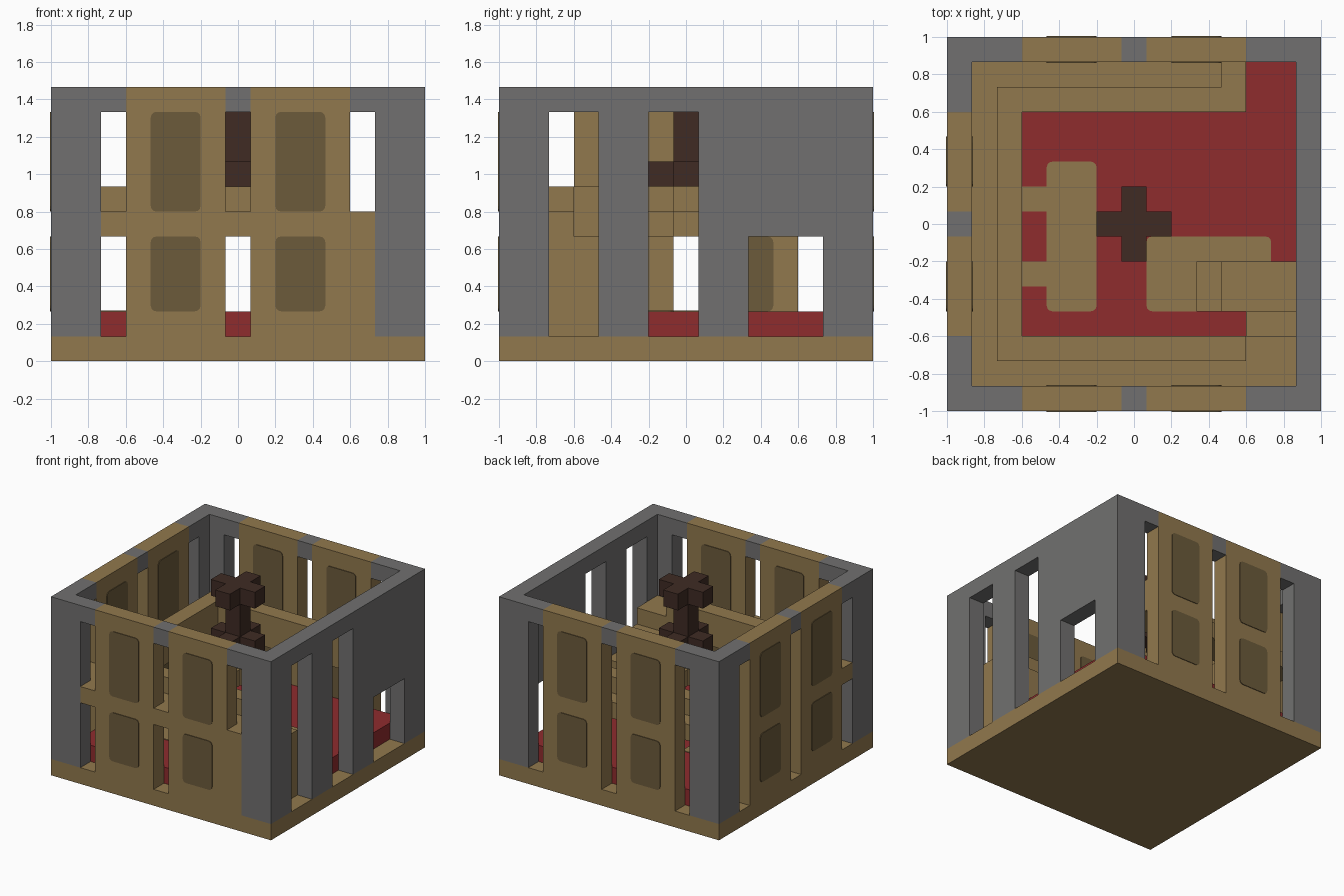
import bpy
import bmesh
from mathutils import Vector

cube = bpy.data.objects.get("Cube")
if cube:
    bpy.data.objects.remove(cube, do_unlink=True)

U = 1 / 15      # one building block
THIN = 0.08     # thickness of inlays, in blocks


def material(name, r, g, b):
    m = bpy.data.materials.new(name)
    m.use_nodes = True
    m.diffuse_color = (r, g, b, 1)
    m.node_tree.nodes["Principled BSDF"].inputs["Base Color"].default_value = (r, g, b, 1)
    return m


WOOD = material("wood", 0.285, 0.19, 0.075)
STONE = material("grey stone", 0.165, 0.163, 0.16)
RED = material("red carpet", 0.275, 0.025, 0.027)
DARK = material("dark iron brown", 0.05, 0.024, 0.017)
INLAY = material("dark wood inlay", 0.15, 0.104, 0.044)


def build(name, mat, boxes, round_axis=None):
    """Join boxes (x0, x1, y0, y1, z0, z1) in blocks; optionally round edges along an axis."""
    bm = bmesh.new()
    for x0, x1, y0, y1, z0, z1 in boxes:
        verts = bmesh.ops.create_cube(bm, size=1)["verts"]
        lo, hi = Vector((x0, y0, z0)), Vector((x1, y1, z1))
        for v in verts:
            v.co = Vector(a + (b - a) * (c + 0.5) for a, b, c in zip(lo, hi, v.co)) * U
        if round_axis is not None:
            edges = {e for v in verts for e in v.link_edges
                     if abs((e.verts[0].co - e.verts[1].co).normalized()[round_axis]) > 0.9}
            bmesh.ops.bevel(bm, geom=list(edges), offset=0.45 * U, segments=3,
                            profile=0.5, affect='EDGES')
    bmesh.ops.recalc_face_normals(bm, faces=bm.faces)
    mesh = bpy.data.meshes.new(name)
    bm.to_mesh(mesh)
    bm.free()
    mesh.materials.append(mat)
    ob = bpy.data.objects.new(name, mesh)
    bpy.context.collection.objects.link(ob)
    return ob


def on_wall(side, t0, t1, z0, z1, d0=13, d1=15):
    """Box on a wall: t runs along it, d is the distance from the centre."""
    if side == "front":
        return (t0, t1, -d1, -d0, z0, z1)
    if side == "back":
        return (t0, t1, d0, d1, z0, z1)
    if side == "left":
        return (-d1, -d0, t0, t1, z0, z1)
    return (d0, d1, t0, t1, z0, z1)


# Base and carpet
build("base", WOOD, [(-15, 15, -15, 15, 0, 2)])
build("carpet", RED, [(-13, 9, -13, 13, 2, 4), (9, 13, -7, 13, 2, 4)])

# Timber panel walls with slits between the panels
for side in ("front", "back", "left"):
    end = 13 if side == "left" else 15
    stone = [on_wall(side, -end, -11, 2, 22), on_wall(side, 11, end, 2, 22)]
    stone += [on_wall(side, c - 1, c + 1, 20, 22) for c in (-10, 0, 10)]
    build(side + "_wall_stone", STONE, stone)

    panels = [on_wall(side, c - 4, c + 4, 2, 22) for c in (-5, 5)]
    if side == "front":
        panels += [on_wall(side, -11, -9, 10, 12), on_wall(side, -1, 1, 10, 12),
                   on_wall(side, 9, 11, 2, 12)]
    elif side == "left":
        panels.append(on_wall(side, -11, -9, 10, 12))
    build(side + "_wall_panels", WOOD, panels)

    inlays = [on_wall(side, c - 2, c + 2, z0, z1, d0, d0 + THIN)
              for c in (-5, 5) for z0, z1 in ((4, 10), (12, 20))
              for d0 in (13 - THIN, 15)]
    build(side + "_wall_inlays", INLAY, inlays, 0 if side == "left" else 1)

# Stone wall with three windows
piers = [(-13, -11), (-7, -3), (1, 5), (11, 13)]
right = [on_wall("right", a, b, 2, 22) for a, b in piers]
right += [on_wall("right", -11, -7, 20, 22), on_wall("right", -3, 1, 20, 22),
          on_wall("right", 5, 11, 10, 22)]
build("window_wall", STONE, right)

# Gallery around three sides, with an inner parapet
build("gallery_floor", WOOD, [(-13, -9, -13, 13, 10, 12),
                              (-9, 9, 9, 13, 10, 12),
                              (-9, 9, -13, -9, 10, 12)])
build("gallery_parapet", WOOD, [(-11, -9, -11, 11, 12, 14),
                                (-9, 9, 9, 11, 12, 14),
                                (7, 9, 11, 13, 12, 14),
                                (-9, 9, -11, -9, 12, 14)])

# Stairs turning down from the gallery
build("stairs", WOOD, [(9, 13, -13, -9, 2, 12),
                       (9, 13, -9, -7, 2, 10),
                       (7, 13, -7, -3, 4, 8),
                       (5, 7, -7, -3, 4, 6)])

# Wooden floor inlays in the carpet
top = 4 + THIN
build("floor_inlays", WOOD, [(-7, -3, -7, 5, 4, top), (1, 11, -7, -1, 4, top)], 2)
build("floor_inlay_strips", WOOD, [(-12, -7, 1, 3, 4, top), (-12, -7, -5, -3, 4, top)])


# Hanging centrepiece of stacked crosses and columns
def cross(z0, z1):
    return [(-3, 3, -1, 1, z0, z1), (-1, 1, -3, -1, z0, z1), (-1, 1, 1, 3, z0, z1)]


def column(z0, z1):
    return [(-1, 1, -1, 1, z0, z1)]


build("centrepiece_base", WOOD, cross(10, 12) + column(12, 14))
build("centrepiece_top", DARK, cross(14, 16) + column(16, 20) + cross(20, 22))
